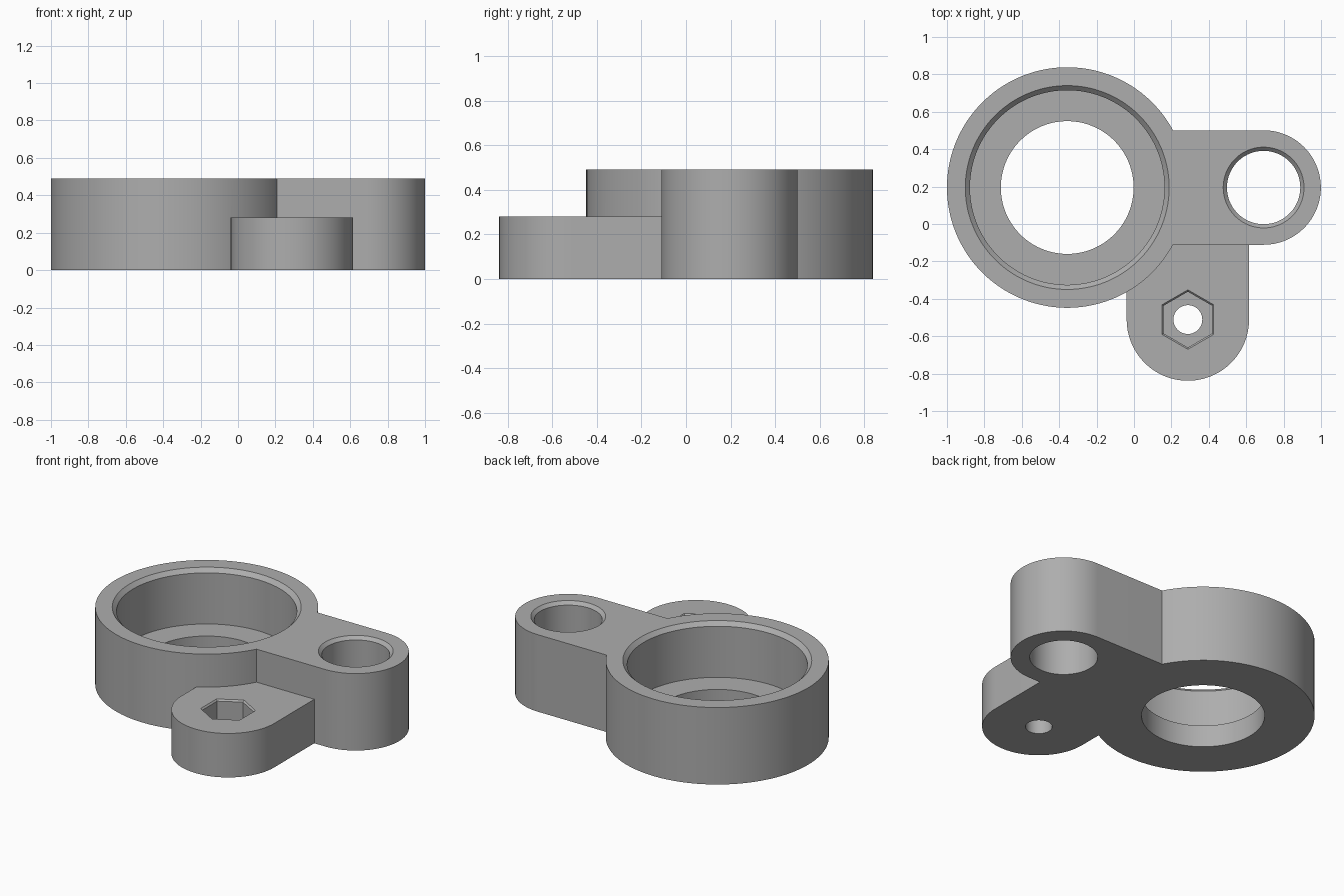
import bpy, bmesh
from math import cos, sin, pi, hypot

if "Cube" in bpy.data.objects:
    bpy.data.objects.remove(bpy.data.objects["Cube"])

grey = bpy.data.materials.new("matte grey")
grey.use_nodes = True
colour = (0.42, 0.42, 0.42, 1)
grey.diffuse_color = colour
grey.node_tree.nodes["Principled BSDF"].inputs["Base Color"].default_value = colour

SIDES = 128
HEIGHT, LUG_HEIGHT = 0.49, 0.28
RING, ARM, LUG = (-0.357, 0.195), (0.693, 0.195), (0.288, -0.511)


def make_object(name, bm):
    bmesh.ops.recalc_face_normals(bm, faces=bm.faces)
    mesh = bpy.data.meshes.new(name)
    bm.to_mesh(mesh)
    bm.free()
    mesh.materials.append(grey)
    obj = bpy.data.objects.new(name, mesh)
    bpy.context.collection.objects.link(obj)
    return obj


def loft(name, loops):
    """Solid skinned through equally long loops of points, capped at both ends."""
    bm = bmesh.new()
    rows = [[bm.verts.new(p) for p in loop] for loop in loops]
    n = len(rows[0])
    for low, high in zip(rows, rows[1:]):
        for i in range(n):
            j = (i + 1) % n
            bm.faces.new((low[i], low[j], high[j], high[i]))
    bm.faces.new(rows[0][::-1])
    bm.faces.new(rows[-1])
    return make_object(name, bm)


def turned(name, centre, profile, sides=SIDES):
    """Turned solid from (radius, z) pairs."""
    def ring(r, z):
        angles = [2 * pi * (i + 0.5) / sides for i in range(sides)]
        return [(centre[0] + r * cos(a), centre[1] + r * sin(a), z) for a in angles]
    return loft(name, [ring(r, z) for r, z in profile])


def tongue(name, end, root, radius, height):
    """Straight bar from root to end with a rounded tip."""
    dx, dy = end[0] - root[0], end[1] - root[1]
    length = hypot(dx, dy)
    ux, uy = dx / length, dy / length
    half = SIDES // 2
    local = [(0, -radius)]
    local += [(length + radius * sin(pi * i / half), -radius * cos(pi * i / half))
              for i in range(half + 1)]
    local += [(0, radius)]
    outline = [(root[0] + u * ux - v * uy, root[1] + u * uy + v * ux) for u, v in local]
    return loft(name, [[(x, y, z) for x, y in outline] for z in (0, height)])


def combine(target, tool, operation):
    mod = target.modifiers.new(tool.name, "BOOLEAN")
    mod.operation, mod.solver, mod.object = operation, "EXACT", tool
    bpy.context.view_layer.objects.active = target
    bpy.ops.object.modifier_apply(modifier=mod.name)
    bpy.data.objects.remove(tool)


# Solid body: ring housing, side arm and low mounting lug
body = turned("bracket_body", RING, [(0.643, 0), (0.643, HEIGHT)])
combine(body, tongue("side_arm", ARM, RING, 0.306, HEIGHT), "UNION")
combine(body, tongue("mounting_lug", LUG, (LUG[0], 0.1), 0.327, LUG_HEIGHT), "UNION")

# Stepped bore with chamfered mouth
combine(body, turned("ring_bore", RING, [
    (0.355, -0.1), (0.355, 0.14), (0.52, 0.14), (0.52, HEIGHT - 0.025),
    (0.545, HEIGHT), (0.545, HEIGHT + 0.1)]), "DIFFERENCE")

# Chamfered through hole in the arm
combine(body, turned("arm_hole", ARM, [
    (0.196, -0.1), (0.196, HEIGHT - 0.02), (0.216, HEIGHT),
    (0.216, HEIGHT + 0.1)]), "DIFFERENCE")

# Bolt hole and hexagonal nut pocket in the lug
combine(body, turned("bolt_hole", LUG, [(0.077, -0.1), (0.077, 0.2)]), "DIFFERENCE")
combine(body, turned("nut_pocket", LUG, [
    (0.149, 0.12), (0.149, LUG_HEIGHT - 0.01), (0.159, LUG_HEIGHT),
    (0.159, LUG_HEIGHT + 0.1)], sides=6), "DIFFERENCE")

# Smooth round walls, crisp edges
bpy.ops.object.select_all(action="DESELECT")
body.select_set(True)
bpy.context.view_layer.objects.active = body
bpy.ops.object.shade_smooth_by_angle(angle=pi / 6)
